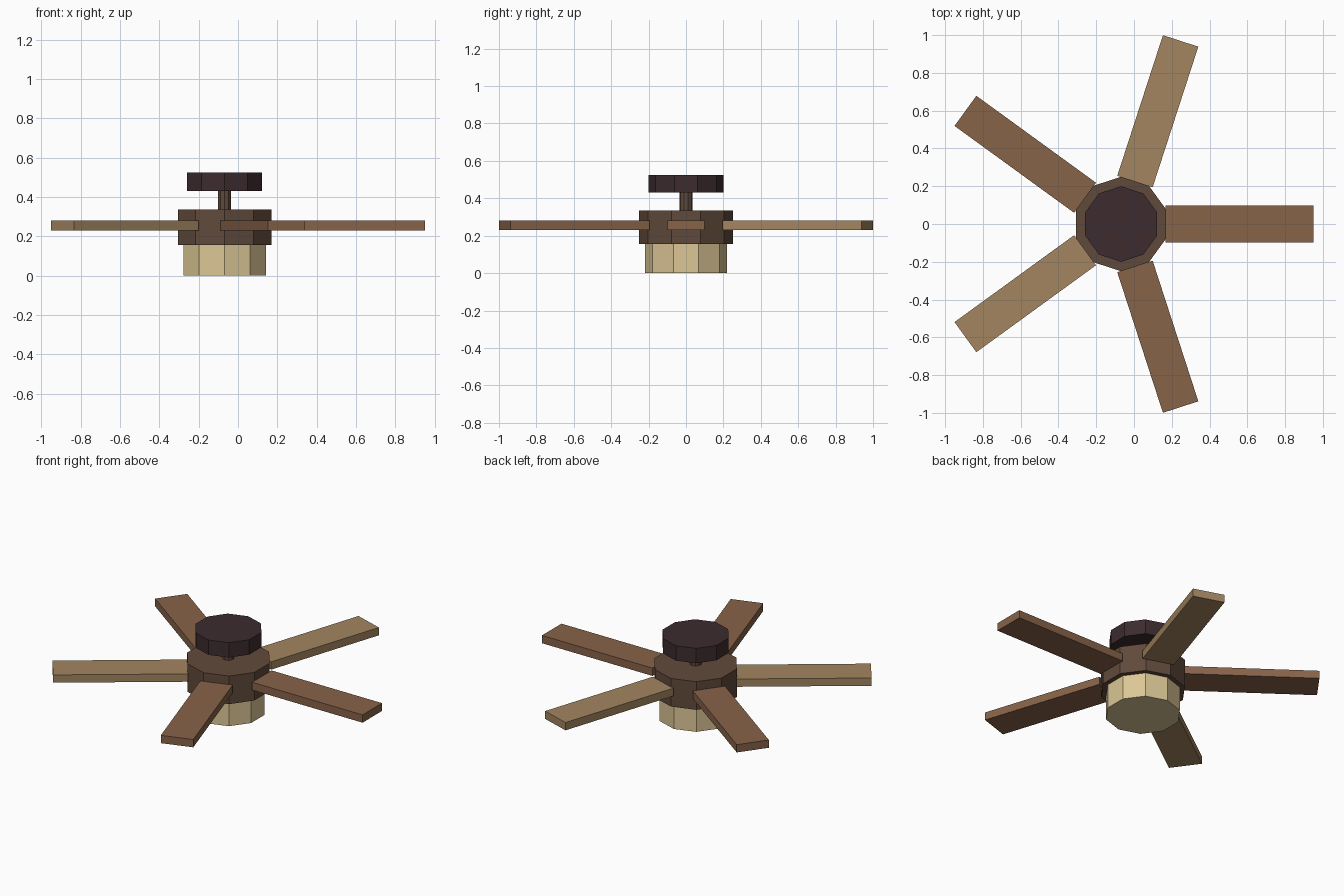
import bpy, math
from mathutils import Matrix

if "Cube" in bpy.data.objects:
    bpy.data.objects.remove(bpy.data.objects["Cube"])

CX = -0.068  # fan axis, offset so the five blades are centred


def material(name, srgb):
    lin = [c / 12.92 if c <= 0.04045 else ((c + 0.055) / 1.055) ** 2.4
           for c in (v / 255 for v in srgb)]
    m = bpy.data.materials.new(name)
    m.diffuse_color = (*lin, 1)
    m.use_nodes = True
    m.node_tree.nodes["Principled BSDF"].inputs["Base Color"].default_value = m.diffuse_color
    return m


canopy_mat = material("dark_canopy", (60, 43, 46))
body_mat = material("bronze_brown", (97, 74, 59))
brown_mat = material("brown_wood", (135, 99, 73))
tan_mat = material("tan_wood", (163, 133, 96))
glass_mat = material("cream_glass", (219, 198, 149))


def drum(name, radius, z0, z1, mat):
    # ten-sided prism with a corner on the y axis
    bpy.ops.mesh.primitive_cylinder_add(vertices=10, radius=radius, depth=z1 - z0,
                                        location=(CX, 0, (z0 + z1) / 2))
    ob = bpy.context.object
    ob.name = name
    ob.data.materials.append(mat)


# Stacked body, bottom to top
drum("light_shade", 0.22, 0.0, 0.155, glass_mat)
drum("motor_housing", 0.25, 0.155, 0.335, body_mat)
drum("down_rod", 0.035, 0.335, 0.43, body_mat)
drum("ceiling_canopy", 0.20, 0.43, 0.525, canopy_mat)

# Five blades, alternating wood colours
R_IN, R_OUT, WIDTH = 0.236, 1.019, 0.197
for i in range(5):
    bpy.ops.mesh.primitive_cube_add(size=1)
    blade = bpy.context.object
    blade.name = f"blade_{i + 1}"
    blade.data.transform(
        Matrix.Translation((CX, 0, 0.255))
        @ Matrix.Rotation(math.radians(72 * i), 4, 'Z')
        @ Matrix.Translation(((R_IN + R_OUT) / 2, 0, 0))
        @ Matrix.Diagonal((R_OUT - R_IN, WIDTH, 0.05, 1)))
    blade.data.materials.append(tan_mat if i % 2 else brown_mat)
